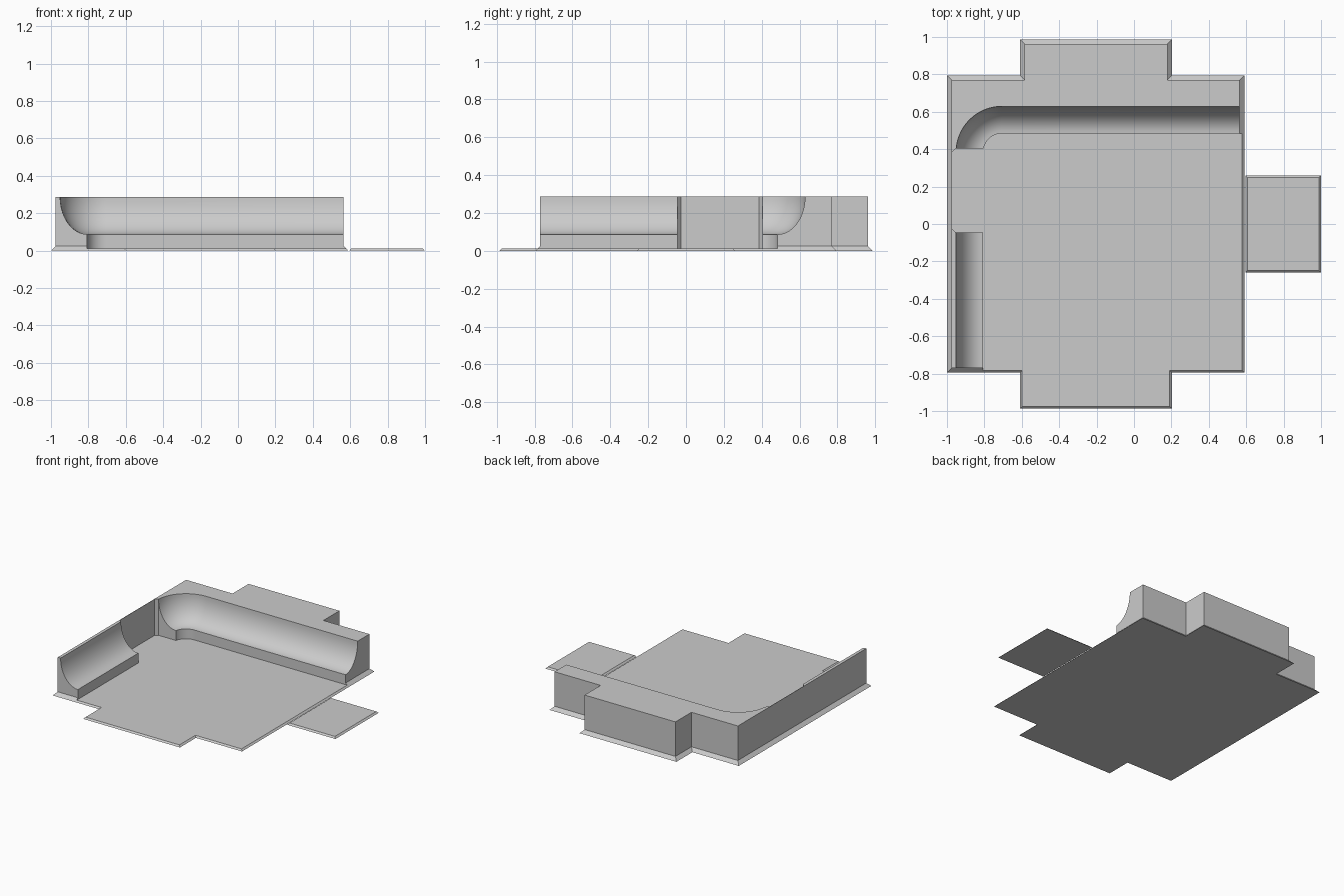
import bpy, bmesh
from math import pi, sin, cos, asin, radians

cube = bpy.data.objects.get("Cube")
if cube:
    bpy.data.objects.remove(cube, do_unlink=True)

# Single concrete colour
GREY = (0.6, 0.6, 0.6, 1)
concrete = bpy.data.materials.new("concrete_grey")
concrete.use_nodes = True
concrete.diffuse_color = GREY
concrete.node_tree.nodes["Principled BSDF"].inputs["Base Color"].default_value = GREY

# Main dimensions
X0, X1, Y1 = -1.0, 0.59, 0.795            # body footprint
TAB_X0, TAB_X1, TAB_Y = -0.61, 0.203, 0.987
FLOOR, SKIRT, TOP = 0.012, 0.025, 0.287
CURVE_X, CURVE_Y = -0.706, 0.384          # centre of the corner bend
R_IN, RUN, RISE = 0.10, 0.145, 0.20       # quarter pipe section
GAP_Y0, GAP_Y1 = -0.045, 0.404            # opening in the left bank


def loft(name, rings, cap_bottom=True):
    """Stack equal-length outlines (z, [(x, y), ...]) into a solid."""
    bm = bmesh.new()
    loops = [[bm.verts.new((x, y, z)) for x, y in pts] for z, pts in rings]
    n = len(loops[0])
    for a, b in zip(loops, loops[1:]):
        for i in range(n):
            j = (i + 1) % n
            bm.faces.new((a[i], a[j], b[j], b[i]))
    bm.faces.new(loops[-1])
    if cap_bottom:
        bm.faces.new(loops[0][::-1])
    me = bpy.data.meshes.new(name)
    bm.to_mesh(me)
    bm.free()
    me.materials.append(concrete)
    ob = bpy.data.objects.new(name, me)
    bpy.context.collection.objects.link(ob)
    return ob


def floor_outline(d):
    """Counter-clockwise body footprint with two tabs, inset by d."""
    l, r, y = X0 + d, X1 - d, Y1 - d
    tl, tr, ty = TAB_X0 + d, TAB_X1 - d, TAB_Y - d
    front = [(l, -y), (tl, -y), (tl, -ty), (tr, -ty), (tr, -y), (r, -y)]
    return front + [(x, -v) for x, v in reversed(front)]


def bank_outline(z, r):
    """Bank outline at height z; r is the pipe surface's bend radius."""
    d = min(z, SKIRT)
    left, lip, back = X0 + d, CURVE_X - r, X0 + SKIRT + 0.003
    pts = [(left, -Y1 + d), (lip, -Y1 + d)]
    # opening with small chamfered corners against the thin rear sheet
    cham = CURVE_X - R_IN - RUN
    pts += [(lip, GAP_Y0), (cham - 0.001, GAP_Y0), (back, GAP_Y0 + 0.018),
            (back, GAP_Y1 - 0.018), (cham - 0.001, GAP_Y1)]
    # bend, cut square at the opening
    start, steps = pi - asin((GAP_Y1 - CURVE_Y) / r), 20
    for i in range(steps + 1):
        a = start + (pi / 2 - start) * i / steps
        pts.append((CURVE_X + r * cos(a), CURVE_Y + r * sin(a)))
    pts.append((X1 - d, CURVE_Y + r))
    # outer side, with the tab at the back
    return pts + floor_outline(d)[6:]


# Floor and side plate with chamfered rims
loft("floor_plate", [(0, floor_outline(0)), (FLOOR, floor_outline(FLOOR))])


def side_outline(d):
    l, r, y = X1 + 0.005 + d, 1 - d, 0.26 - d
    return [(l, -y), (r, -y), (r, y), (l, y)]


loft("side_plate", [(0, side_outline(0)), (FLOOR, side_outline(FLOOR))])

# Quarter pipe bank: flared skirt, upright kerb, then the curved face
sections = [(FLOOR, R_IN), (SKIRT, R_IN)]
SEGS = 14
for k in range(SEGS + 1):
    t = pi / 2 * (1 - k / SEGS)
    sections.append((TOP - RISE * sin(t), R_IN + RUN * cos(t)))
bank = loft("quarter_pipe_bank", [(z, bank_outline(z, r)) for z, r in sections], False)

bpy.ops.object.select_all(action="DESELECT")
bank.select_set(True)
bpy.context.view_layer.objects.active = bank
bpy.ops.object.shade_smooth_by_angle(angle=radians(30))
